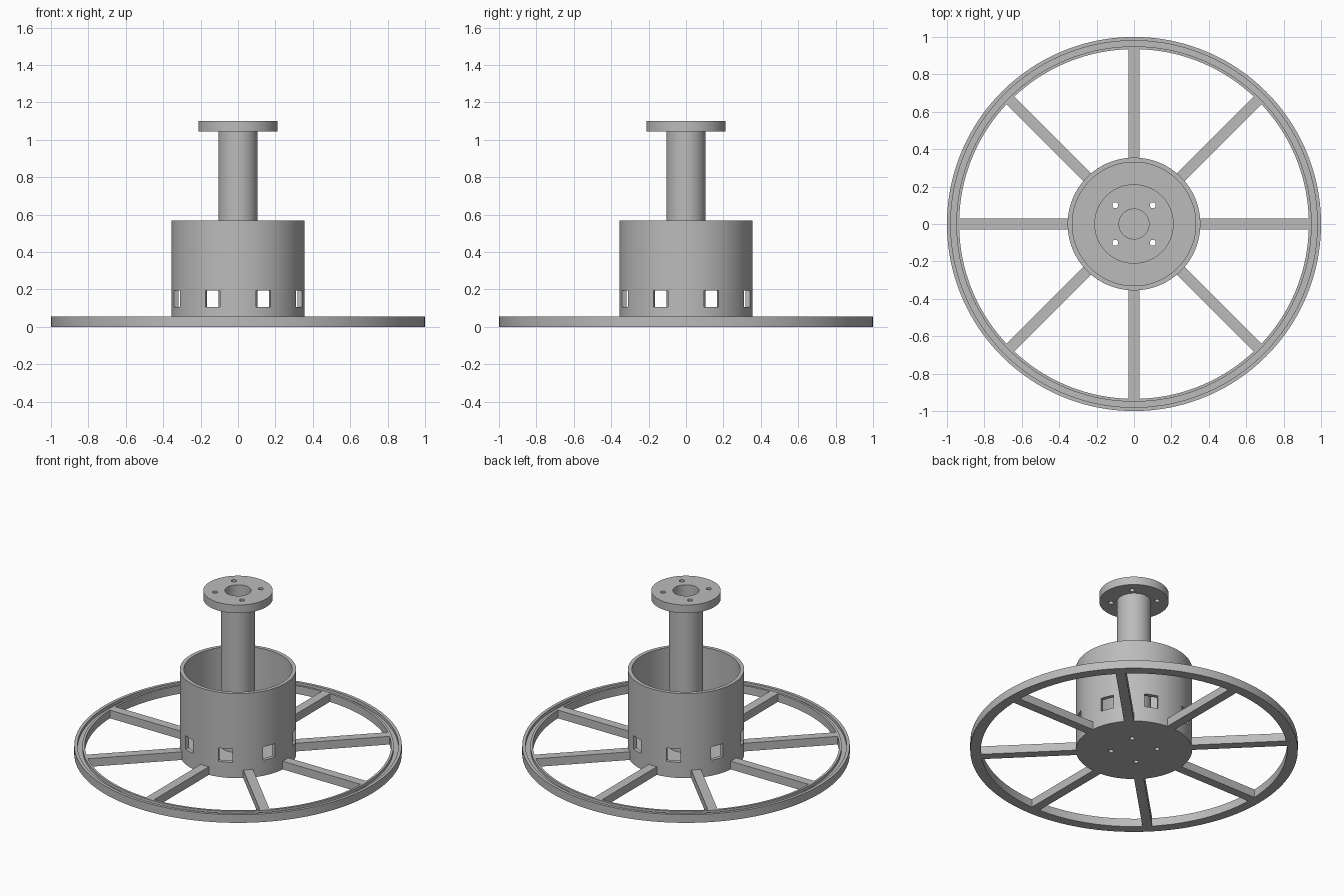
import bpy, bmesh, math
from mathutils import Matrix, Vector

cube = bpy.data.objects.get("Cube")
if cube:
    bpy.data.objects.remove(cube, do_unlink=True)

grey = bpy.data.materials.new("plain grey")
grey.use_nodes = True
colour = (0.5, 0.5, 0.5, 1)
grey.diffuse_color = colour
grey.node_tree.nodes["Principled BSDF"].inputs["Base Color"].default_value = colour


def finish(name, bm):
    bmesh.ops.recalc_face_normals(bm, faces=bm.faces)
    mesh = bpy.data.meshes.new(name)
    bm.to_mesh(mesh)
    bm.free()
    obj = bpy.data.objects.new(name, mesh)
    bpy.context.collection.objects.link(obj)
    mesh.materials.append(grey)
    return obj


def lathe(name, profile, steps=128):
    """Turn a closed (radius, height) outline around the z axis."""
    bm = bmesh.new()
    verts = [bm.verts.new((r, 0, z)) for r, z in profile]
    edges = [bm.edges.new((a, b)) for a, b in zip(verts, verts[1:])]
    if profile[0][0] > 0:
        edges.append(bm.edges.new((verts[-1], verts[0])))
    bmesh.ops.spin(bm, geom=verts + edges, cent=(0, 0, 0), axis=(0, 0, 1),
                   angle=math.tau, steps=steps, use_merge=True)
    bmesh.ops.remove_doubles(bm, verts=bm.verts, dist=1e-5)
    return finish(name, bm)


def add_box(bm, centre, size, angle):
    turn = Matrix.Rotation(angle, 4, 'Z')
    bmesh.ops.create_cube(bm, size=1, matrix=turn @ Matrix.Translation(centre)
                          @ Matrix.Diagonal(Vector(size).to_4d()))


def cut(obj, cutter):
    mod = obj.modifiers.new("cut", 'BOOLEAN')
    mod.object = cutter
    mod.operation = 'DIFFERENCE'
    mod.solver = 'EXACT'
    cutter.hide_render = True
    cutter.hide_set(True)


def smooth(obj):
    bpy.ops.object.select_all(action='DESELECT')
    obj.select_set(True)
    bpy.context.view_layer.objects.active = obj
    bpy.ops.object.shade_smooth_by_angle(angle=math.radians(30))


PLATE = 0.055   # thickness of rim, spokes and floor
TOP = 1.1

# Outer rim with a shallow groove in its upper face
rim = lathe("rim", [(0.935, 0), (1, 0), (1, PLATE), (0.98, PLATE), (0.98, 0.035),
                    (0.95, 0.035), (0.95, PLATE), (0.935, PLATE)], 160)

# Open drum with a closed floor
drum = lathe("drum", [(0, 0), (0.355, 0), (0.355, 0.57), (0.33, 0.57),
                      (0.33, PLATE), (0, PLATE)])

# Hollow column with a bolting flange at the top
column = lathe("flanged_column", [(0.08, PLATE), (0.105, PLATE), (0.105, TOP - PLATE),
                                  (0.212, TOP - PLATE), (0.212, TOP), (0.08, TOP)], 96)

# Eight spokes
bm = bmesh.new()
for i in range(8):
    add_box(bm, (0.643, 0, PLATE / 2), (0.59, 0.06, PLATE), i * math.tau / 8)
spokes = finish("spokes", bm)

# Eight windows around the drum, midway between spokes
bm = bmesh.new()
for i in range(8):
    add_box(bm, (0.34, 0, 0.15), (0.12, 0.085, 0.09), (i + 0.5) * math.tau / 8)
window_cutter = finish("window_cutter", bm)

# Four bolt holes through flange and floor
bm = bmesh.new()
for x in (-0.1, 0.1):
    for y in (-0.1, 0.1):
        bmesh.ops.create_cone(bm, cap_ends=True, segments=24, radius1=0.016, radius2=0.016,
                              depth=1.4, matrix=Matrix.Translation((x, y, 0.55)))
hole_cutter = finish("hole_cutter", bm)

for part in (rim, drum, column):
    smooth(part)
cut(drum, window_cutter)
cut(drum, hole_cutter)
cut(column, hole_cutter)
